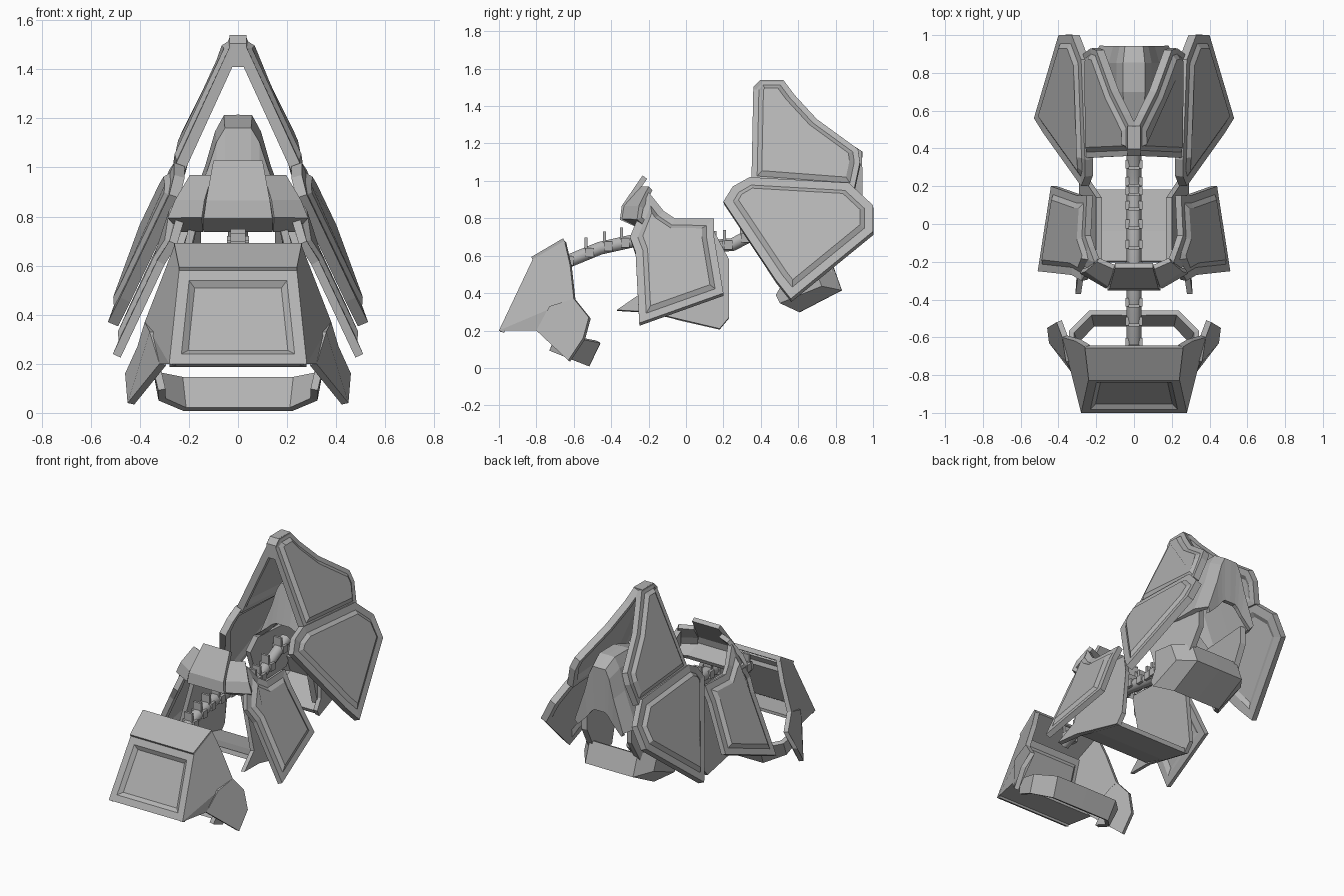
import bpy, bmesh
from mathutils import Vector

cube = bpy.data.objects.get("Cube")
if cube:
    bpy.data.objects.remove(cube, do_unlink=True)

shade = 0.45
grey = bpy.data.materials.new("armour_grey")
grey.use_nodes = True
grey.diffuse_color = (shade, shade, shade, 1)
principled = grey.node_tree.nodes["Principled BSDF"]
principled.inputs["Base Color"].default_value = grey.diffuse_color


def finish(name, bm, thickness=0, mirror=False, offset=0):
    """Turn a bmesh into an object, optionally mirrored and thickened."""
    mesh = bpy.data.meshes.new(name)
    bm.to_mesh(mesh)
    bm.free()
    mesh.materials.append(grey)
    obj = bpy.data.objects.new(name, mesh)
    bpy.context.collection.objects.link(obj)
    if mirror:
        modifier = obj.modifiers.new("mirror", 'MIRROR')
        modifier.merge_threshold = 0.001
    if thickness:
        modifier = obj.modifiers.new("thickness", 'SOLIDIFY')
        modifier.thickness = thickness
        modifier.offset = offset
    return obj


def plate(name, outline, thickness=0.03, rim=0, step=0.018, outward=(1, 0, 0), mirror=True):
    """Flat outline with a rim and a bevelled field, thickened inwards."""
    bm = bmesh.new()
    face = bm.faces.new([bm.verts.new(point) for point in outline])
    face.normal_update()
    if face.normal.dot(Vector(outward)) < 0:
        face.normal_flip()
    if rim:
        bmesh.ops.inset_individual(bm, faces=[face], thickness=rim, use_even_offset=True)
        bmesh.ops.inset_individual(bm, faces=[face], thickness=0.025, depth=step,
                                   use_even_offset=True)
    return finish(name, bm, thickness, mirror, offset=-1)


def sheet(name, rows, thickness=0.03):
    """Grid of half sections, mirrored to the other side."""
    bm = bmesh.new()
    grid = [[bm.verts.new(point) for point in row] for row in rows]
    for lower, upper in zip(grid, grid[1:]):
        for i in range(len(lower) - 1):
            bm.faces.new((lower[i], lower[i + 1], upper[i + 1], upper[i]))
    bmesh.ops.recalc_face_normals(bm, faces=bm.faces)
    return finish(name, bm, thickness, mirror=True)


def level(width, y, z, inner=0, sweep=0):
    """Straight half row whose outer end may be swept back."""
    return [(inner, y, z), (width, y + sweep, z)]


def strap_row(width, y, z, rise, reach):
    """Half of a U-shaped row: flat back, chamfered corner, arm to the front."""
    corner = width * 0.7
    return [(0, y, z), (corner, y, z), (width, y - 0.1, z + rise),
            (width, y - reach, z + rise * 2)]


def arch_row(y, top, width, height):
    """Half of a hood cross-section."""
    profile = [(0, 0), (.05, 0), (.08, .06), (.12, .2), (.21, .44)]
    return [(x * width, y, top - drop * height) for x, drop in profile]


def box(name, centre, size):
    bm = bmesh.new()
    bmesh.ops.create_cube(bm, size=1)
    bmesh.ops.scale(bm, vec=size, verts=bm.verts)
    bmesh.ops.translate(bm, vec=centre, verts=bm.verts)
    return finish(name, bm)


# Front group: sloped face, brow, cheeks, ears, floor and strap
chin, crease, brow = level(.28, -1, .2), level(.24, -.82, .58), level(.26, -.65, .68)
left_edge = [chin[1], crease[1]]
right_edge = [(-x, y, z) for x, y, z in reversed(left_edge)]
plate("front_face", left_edge + right_edge, rim=.045, step=-.02,
      outward=(0, -1, 0), mirror=False)
sheet("front_brow", [crease, brow])
cheek_back, cheek_notch, cheek_base = (.38, -.6, .37), (.36, -.73, .33), (.32, -.8, .2)
plate("front_cheeks", left_edge + [brow[1], (.31, -.62, .55), cheek_back])
plate("front_cheek_bases", [chin[1], cheek_back, cheek_notch, cheek_base])
plate("front_ears", [cheek_back, (.41, -.52, .27), (.46, -.55, .16),
                     (.45, -.63, .04), cheek_base, cheek_notch])
sheet("front_floor", [level(.28, -.98, .21), level(.32, -.8, .21)], thickness=0.02)
sheet("front_strap", [strap_row(.31, -.53, .015, .04, .2),
                      strap_row(.33, -.47, .14, .02, .22)])

# Middle group: crest, side panels, inner walls and floor
sheet("crest_centre", [level(.14, -.22, .75), level(.14, -.34, .8),
                       level(.13, -.33, .86), level(.1, -.22, 1.02)])
sheet("crest_sides", [level(.23, -.22, .75, inner=.14, sweep=.03),
                      level(.28, -.33, .8, inner=.14, sweep=.08),
                      level(.25, -.32, .86, inner=.13, sweep=.08),
                      level(.19, -.23, .96, inner=.1, sweep=.04)])
plate("middle_side_panels",
      [(.28, -.3, .7), (.21, -.2, .94), (.24, -.12, .84), (.26, -.06, .8),
       (.25, .15, .8), (.3, .15, .7), (.44, .2, .4), (.51, -.25, .24),
       (.33, -.27, .62)], thickness=0.035, rim=0.04)
plate("middle_inner_walls",
      [(.31, -.37, .31), (.3, -.2, .3), (.29, .18, .21), (.29, .23, .27),
       (.26, .23, .58), (.2, .14, .75), (.2, -.22, .76), (.29, -.24, .4)])
sheet("middle_floor", [level(.28, -.2, .32), level(.28, -.04, .27), level(.28, .18, .22)])

# Rear group: tall wings, flared wings, ridge, hood, legs and jaw
plate("upper_wings",
      [(.26, .35, 1), (.03, .36, 1.5), (.03, .4, 1.54), (.03, .52, 1.54),
       (.06, .58, 1.46), (.12, .7, 1.33), (.2, .92, 1.17),
       (.23, .93, 1.1), (.27, .9, .96)], thickness=0.045, rim=0.03)
sheet("wing_ridge", [level(.035, .37, 1.41), level(.035, .37, 1.5),
                     level(.035, .4, 1.53), level(.035, .52, 1.53)], thickness=0.02)
plate("flared_wings",
      [(.28, .2, .89), (.26, .25, .97), (.26, .34, 1.02), (.28, .87, .99),
       (.33, 1, .87), (.4, 1, .73), (.53, .56, .37), (.48, .48, .47)],
      thickness=0.045, rim=0.045)
sheet("hood", [arch_row(.5, .9, 1, .3), arch_row(.55, 1.15, .95, .85),
               arch_row(.7, 1.2, 1, 1), arch_row(.85, 1.2, 1, 1),
               arch_row(.93, 1.15, .85, .9), arch_row(.92, .86, .8, .3)])
plate("hood_legs",
      [(.22, .48, .78), (.19, .86, .78), (.19, .86, .66), (.2, .76, .48),
       (.24, .52, .42), (.25, .44, .68)], thickness=0.04)
sheet("jaw", [strap_row(.25, .6, .31, .04, .12), strap_row(.25, .82, .42, .02, .3),
              strap_row(.25, .77, .55, .02, .25)])

# Spine: tube, collars and upright fins
path = [(-.68, .55), (-.46, .64), (-.28, .68), (-.05, .68),
        (.15, .65), (.25, .66), (.52, .8)]
curve = bpy.data.curves.new("spine", 'CURVE')
curve.dimensions = '3D'
curve.bevel_depth = 0.04
curve.bevel_resolution = 1
curve.use_fill_caps = True
line = curve.splines.new('POLY')
line.points.add(len(path) - 1)
for point, (y, z) in zip(line.points, path):
    point.co = (0, y, z, 1)
curve.materials.append(grey)
bpy.context.collection.objects.link(bpy.data.objects.new("spine", curve))

for (start_y, start_z), (end_y, end_z) in zip(path, path[1:]):
    start, end = Vector((0, start_y, start_z)), Vector((0, end_y, end_z))
    for part in (0.25, 0.75):
        centre = start.lerp(end, part)
        box("spine_collar", centre, (.09, .045, .05))
        box("spine_fin", centre + Vector((0, -.02, .05)), (.06, .016, .06))
